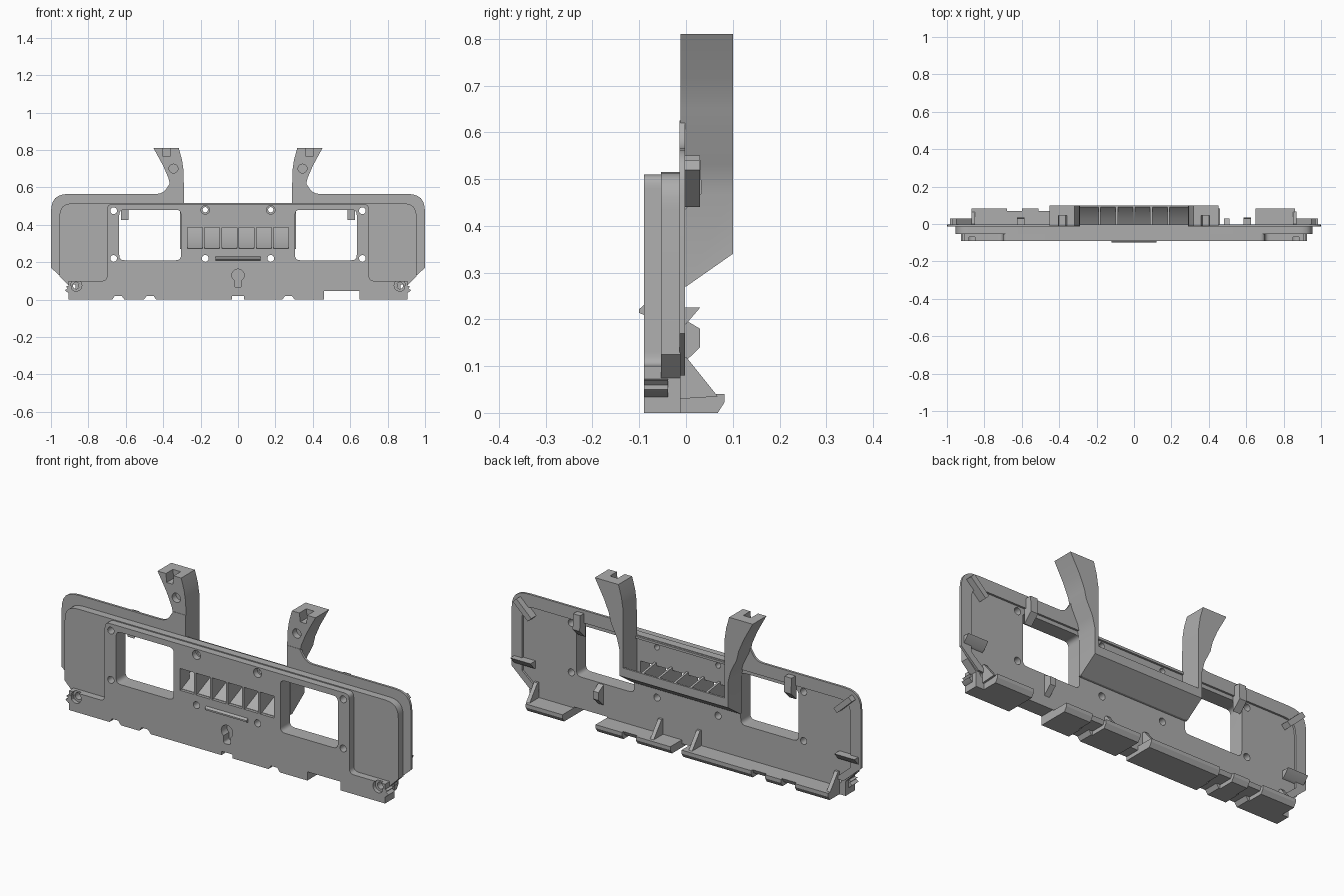
import bpy, bmesh, math
from mathutils import Vector

cube = bpy.data.objects.get("Cube")
if cube:
    bpy.data.objects.remove(cube)

grey = bpy.data.materials.new("mid_grey")
grey.use_nodes = True
GREY = (0.42, 0.42, 0.42, 1)
grey.diffuse_color = GREY
grey.node_tree.nodes["Principled BSDF"].inputs["Base Color"].default_value = GREY


def soften(points, steps=6):
    """Round every point that carries a third value, its corner radius."""
    out = []
    for i, p in enumerate(points):
        c = Vector(p[:2])
        if len(p) < 3:
            out.append(c)
            continue
        a = Vector(points[i - 1][:2]) - c
        b = Vector(points[(i + 1) % len(points)][:2]) - c
        a, b = c + a.normalized() * p[2], c + b.normalized() * p[2]
        for k in range(steps + 1):
            t = k / steps
            w = 0.42 * 2 * t * (1 - t) / 0.5
            q = a * (1 - t) ** 2 + c * 2 * t * (1 - t) + b * t ** 2
            out.append(q + (c - q) * w * 0.2)
    return out


def prism(name, points, lo, hi, axis="y"):
    """Extrude an outline: (x, z) along y, or (y, z) along x."""
    bm = bmesh.new()
    pts = soften(points)
    place = (lambda p, t: (p[0], t, p[1])) if axis == "y" else (lambda p, t: (t, p[0], p[1]))
    a = [bm.verts.new(place(p, lo)) for p in pts]
    b = [bm.verts.new(place(p, hi)) for p in pts]
    bm.faces.new(a)
    bm.faces.new(b[::-1])
    for i in range(len(a)):
        j = (i + 1) % len(a)
        bm.faces.new((a[j], a[i], b[i], b[j]))
    bmesh.ops.recalc_face_normals(bm, faces=bm.faces[:])
    mesh = bpy.data.meshes.new(name)
    bm.to_mesh(mesh)
    bm.free()
    mesh.materials.append(grey)
    ob = bpy.data.objects.new(name, mesh)
    bpy.context.collection.objects.link(ob)
    return ob


def rect(x0, x1, z0, z1, r=0):
    pts = [(x0, z0), (x1, z0), (x1, z1), (x0, z1)]
    return [p + (r,) for p in pts] if r else pts


def disc(x, z, r, n=20):
    return [(x + r * math.cos(k * math.tau / n), z + r * math.sin(k * math.tau / n)) for k in range(n)]


def combine(target, tool, mode="DIFFERENCE"):
    """Apply a boolean and discard the tool."""
    mod = target.modifiers.new("cut", "BOOLEAN")
    mod.operation, mod.solver, mod.object = mode, "EXACT", tool
    bpy.context.view_layer.objects.active = target
    bpy.ops.object.modifier_apply(modifier=mod.name)
    bpy.data.objects.remove(tool)


def cut(target, points, lo=-0.2, hi=0.2, axis="y"):
    combine(target, prism("cutter", points, lo, hi, axis), "DIFFERENCE")


def mirrored(half):
    """Complete an outline given for +x, running from bottom to top."""
    return half + [(-p[0],) + tuple(p[1:]) for p in reversed(half)]


# Main body: wide rear block with the raised centre panel and lower band
BACK = -0.012
body = prism("main_body", mirrored([(0.9, 0.07), (0.955, 0.125), (0.955, 0.515, 0.08)]), -0.053, BACK)
front = prism("front_panel", mirrored([(0.905, 0), (0.905, 0.1), (0.7, 0.1, 0.03), (0.7, 0.51, 0.03)]), -0.09, BACK)
combine(body, front, "UNION")

# Windows and screw holes
for s in (-1, 1):
    x0, x1 = sorted((s * 0.305, s * 0.635))
    cut(body, rect(x0, x1, 0.21, 0.48, 0.03))
    for x, z, r in ((0.665, 0.475, 0.018), (0.665, 0.22, 0.018), (0.175, 0.48, 0.014),
                    (0.175, 0.22, 0.018), (0.865, 0.075, 0.018)):
        cut(body, disc(s * x, z, r))
    cut(body, disc(s * 0.175, 0.48, 0.023), -0.2, -0.06)
    cut(body, disc(s * 0.865, 0.075, 0.03), -0.2, -0.07)

# Six vent openings
for i in range(6):
    x = (i - 2.5) * 0.092
    cut(body, rect(x - 0.04, x + 0.04, 0.272, 0.385))

# Keyhole recess
cut(body, rect(-0.02, 0.02, 0.065, 0.13, 0.015), -0.2, -0.045)
cut(body, disc(0, 0.13, 0.033), -0.2, -0.045)

# Notches along the bottom edge
for x in (-0.64, -0.47, 0.27):
    cut(body, [(x - 0.04, -0.01), (x + 0.04, -0.01), (x + 0.018, 0.02), (x - 0.018, 0.02)])
cut(body, rect(-0.032, 0.032, -0.01, 0.02))
cut(body, rect(0.46, 0.65, -0.01, 0.045))

# Thin flange around the back, with fillets running up into the arms
flange = prism("rear_flange", mirrored([
    (0.9, 0.08), (1, 0.17), (1, 0.565, 0.1), (0.4, 0.565, 0.04), (0.362, 0.625),
    (0.29, 0.625), (0.29, 0.512)]), -0.014, -0.002)
cut(flange, mirrored([(0.87, 0.05), (0.87, 0.1), (0.94, 0.16), (0.94, 0.5, 0.07)]))

# Front label bar
bar = [(-0.085, 0.207), (-0.1, 0.214), (-0.1, 0.222), (-0.085, 0.235)]
prism("front_bar", bar, -0.12, 0.12, "x")

# Air hood behind the vents, with dividing ribs
prism("air_hood", [(-0.075, 0.268), (0, 0.27), (0.1, 0.34), (0.1, 0.385),
                   (0.09, 0.385), (0.03, 0.32), (-0.075, 0.274)], -0.3, 0.3, "x")
for i in range(5):
    x = (i - 2) * 0.092
    prism("vent_rib", [(-0.075, 0.27), (0, 0.275), (0.092, 0.345), (0.092, 0.385), (-0.012, 0.4)],
          x - 0.006, x + 0.006, "x")

# Curved arms, mirrored on both sides
for s, side in ((1, "left"), (-1, "right")):
    outline = [(0.29, 0.25), (0.31, 0.25), (0.31, 0.47), (0.325, 0.53), (0.36, 0.6), (0.372, 0.65),
               (0.4, 0.715), (0.452, 0.81), (0.317, 0.81), (0.3, 0.75), (0.291, 0.69), (0.29, 0.62)]
    arm = prism(side + "_arm", [(s * x, z) for x, z in outline], BACK, 0.1)
    cut(arm, [(-0.05, 0.2), (0.15, 0.2), (0.15, 0.375), (0, 0.27), (-0.05, 0.27)], -1, 1, "x")
    cut(arm, [(s * x, z) for x, z in ((0.365, 0.765), (0.4, 0.765), (0.406, 0.83), (0.357, 0.83))], -0.05, 0.045)
    cut(arm, disc(s * 0.345, 0.7, 0.024), -0.05, 0.02)

    # Clips on the back: top, corner and end
    x0, x1 = sorted((s * 0.585, s * 0.625))
    prism(side + "_top_clip", [(BACK, 0.55), (0.03, 0.55), (0.034, 0.47), (BACK, 0.425)], x0, x1, "x")
    corner = [(0.97, 0.52), (0.95, 0.54), (0.865, 0.46), (0.885, 0.44)]
    prism(side + "_corner_clip", [(s * x, z) for x, z in corner], BACK, 0.03)
    x0, x1 = sorted((s * 0.87, s * 0.985))
    prism(side + "_end_clip", [(BACK, 0.225), (0.03, 0.225), (0, 0.19), (BACK, 0.185)], x0, x1, "x")

    # Small spurs on the ends of the lower band
    spur = [(0.89, 0.03), (0.908, 0.035), (0.925, 0.05), (0.91, 0.06), (0.92, 0.07), (0.89, 0.075)]
    prism(side + "_end_spur", [(s * x, z) for x, z in spur], -0.09, -0.038)

# Bottom ledge in sections
ledge = [(-0.03, 0), (0.068, 0), (0.082, 0.022), (0.082, 0.04), (-0.03, 0.04)]
for x0, x1 in ((0.65, 0.86), (0.31, 0.46), (0.032, 0.23), (-0.43, -0.032), (-0.6, -0.51), (-0.87, -0.68)):
    prism("bottom_ledge", ledge, x0, x1, "x")
low = [(-0.03, 0.02), (0.06, 0.02), (0.07, 0.04), (-0.03, 0.04)]
for x0, x1 in ((0.23, 0.31), (-0.51, -0.43), (-0.68, -0.6)):
    prism("ledge_bridge", low, x0, x1, "x")

# Triangular gussets
for x in (0.15, -0.07, 0.86, -0.86):
    prism("gusset", [(BACK, 0.03), (0.068, 0.035), (0, 0.12), (BACK, 0.12)], x - 0.01, x + 0.01, "x")
prism("window_clip", [(BACK, 0.1), (0.03, 0.14), (0.03, 0.18), (BACK, 0.205)], 0.48, 0.51, "x")

# Smooth curved sides, keep corners crisp
for ob in bpy.context.scene.objects:
    if ob.type == "MESH" and ob.data.materials and ob.data.materials[0] == grey:
        bpy.ops.object.select_all(action="DESELECT")
        ob.select_set(True)
        bpy.context.view_layer.objects.active = ob
        bpy.ops.object.shade_smooth_by_angle(angle=math.radians(28))
